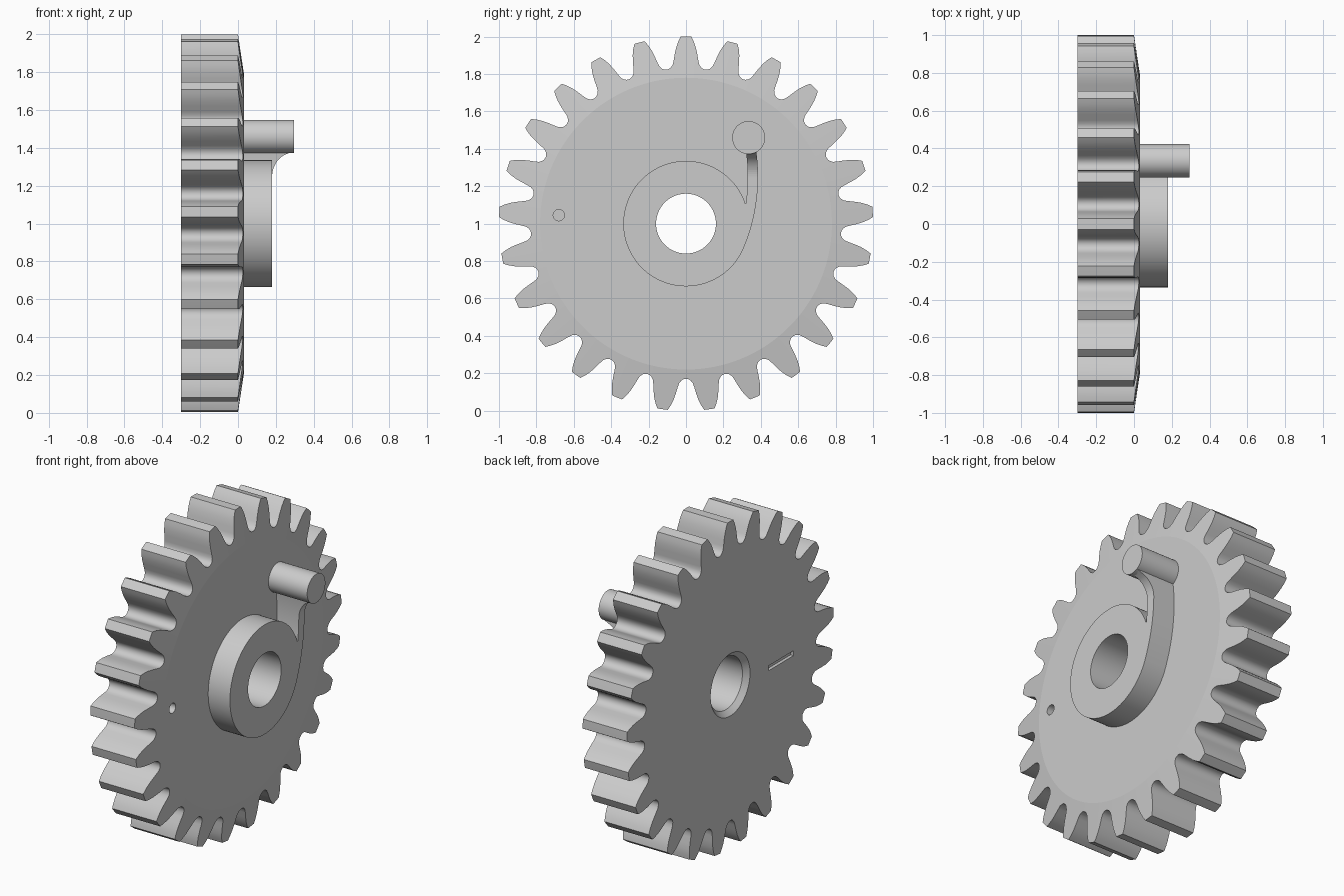
import bpy, bmesh, math
from mathutils import Matrix, Vector

cube = bpy.data.objects.get("Cube")
if cube:
    bpy.data.objects.remove(cube, do_unlink=True)

grey = bpy.data.materials.new("plain_grey")
grey.use_nodes = True
COLOUR = (0.6, 0.6, 0.6, 1)
grey.diffuse_color = COLOUR
grey.node_tree.nodes["Principled BSDF"].inputs["Base Color"].default_value = COLOUR

TEETH = 25
AXIS_Z = 1.0
BORE, HUB = 0.16, 0.335
BACK, FACE, HUB_TOP, PIN_TOP = -0.3, 0.033, 0.18, 0.295


def make_object(name, bm):
    bmesh.ops.recalc_face_normals(bm, faces=bm.faces)
    mesh = bpy.data.meshes.new(name)
    bm.to_mesh(mesh)
    bm.free()
    mesh.materials.append(grey)
    ob = bpy.data.objects.new(name, mesh)
    bpy.context.collection.objects.link(ob)
    return ob


def bridge(bm, a, b):
    for i in range(len(a)):
        j = (i + 1) % len(a)
        bm.faces.new((a[i], a[j], b[j], b[i]))


def rod(name, y, z, radius, x0, x1):
    bm = bmesh.new()
    place = Matrix.Translation(((x0 + x1) / 2, y, z)) @ Matrix.Rotation(math.pi / 2, 4, 'Y')
    bmesh.ops.create_cone(bm, cap_ends=True, segments=64, radius1=radius,
                          radius2=radius, depth=x1 - x0, matrix=place)
    return make_object(name, bm)


def slot(name, centre, size):
    bm = bmesh.new()
    place = Matrix.Translation(centre) @ Matrix.Diagonal(Vector(size).to_4d())
    bmesh.ops.create_cube(bm, size=1, matrix=place)
    return make_object(name, bm)


def cut(target, cutter):
    cutter.hide_render = True
    mod = target.modifiers.new("cut", 'BOOLEAN')
    mod.operation, mod.solver, mod.object = 'DIFFERENCE', 'EXACT', cutter
    bpy.context.view_layer.objects.active = target
    bpy.ops.object.modifier_apply(modifier=mod.name)
    bpy.data.objects.remove(cutter, do_unlink=True)


def smooth(ob):
    bpy.ops.object.select_all(action='DESELECT')
    ob.select_set(True)
    bpy.context.view_layer.objects.active = ob
    bpy.ops.object.shade_smooth_by_angle(angle=math.radians(32))
    # end faces stay perfectly flat
    for p in ob.data.polygons:
        if abs(p.normal.x) > 0.95:
            p.use_smooth = False


# Tooth outline: radius and half width, from tip to root
flank = [(1.0, 0.028), (0.975, 0.041), (0.945, 0.052), (0.91, 0.060),
         (0.875, 0.066), (0.853, 0.071), (0.839, 0.081), (0.832, 0.092)]
pitch = 2 * math.pi / TEETH
outline = []
for t in range(TEETH):
    mid = math.pi / 2 + t * pitch
    outline += [(r, mid - w / r) for r, w in reversed(flank)]
    outline.append((1.0, mid))
    outline += [(r, mid + w / r) for r, w in flank]
    outline.append((0.83, mid + pitch / 2))

# Gear: rings lofted through bore, back, teeth, coned front and hub
RIM = 0.78


def cone_x(r):
    return FACE * (1 - r) / (1 - RIM)


bm = bmesh.new()


def ring(x_of, r_of):
    return [bm.verts.new((x_of(r), r_of(r) * math.cos(a), AXIS_Z + r_of(r) * math.sin(a)))
            for r, a in outline]


def circle(x, radius):
    return ring(lambda r: x, lambda r: radius)


rings = [circle(BACK + 0.03, BORE), circle(BACK, BORE + 0.03),
         ring(lambda r: BACK, lambda r: r), ring(cone_x, lambda r: r),
         circle(FACE, RIM), circle(FACE, HUB),
         circle(HUB_TOP, HUB), circle(HUB_TOP, BORE)]
for i, loop in enumerate(rings):
    bridge(bm, loop, rings[(i + 1) % len(rings)])
gear = make_object("gear_with_hub", bm)

# Small blind hole in the front, plain groove in the back
cut(gear, rod("hole_cutter", -0.68, 1.045, 0.03, -0.08, 0.1))
cut(gear, slot("groove_cutter", (BACK, -0.49, 0.96), (0.04, 0.24, 0.03)))
smooth(gear)

# Crank pin
pin = rod("crank_pin", 0.335, 1.46, 0.088, 0.0, PIN_TOP)
smooth(pin)

# Curved rib leaving the hub tangentially and sweeping up to the pin
bm = bmesh.new()
sections = []
low, high, steps, sweep = 0.871, 1.395, 44, 0.985
for i in range(steps + 1):
    z = low + (high - low) * i / steps
    outer = math.sqrt(sweep ** 2 - (z - 1.25) ** 2) - 0.6
    inner = outer - 0.055
    rise = min(max((z - 1.245) / 0.13, 0), 1)
    top = HUB_TOP + (PIN_TOP - 0.003 - HUB_TOP) * (1 - math.sqrt(1 - rise ** 2))
    sections.append([bm.verts.new((x, y, z)) for x, y in
                     ((0, inner), (0, outer), (top, outer), (top, inner))])
for a, b in zip(sections, sections[1:]):
    bridge(bm, a, b)
bm.faces.new(sections[0])
bm.faces.new(sections[-1])
rib = make_object("curved_rib", bm)
smooth(rib)
